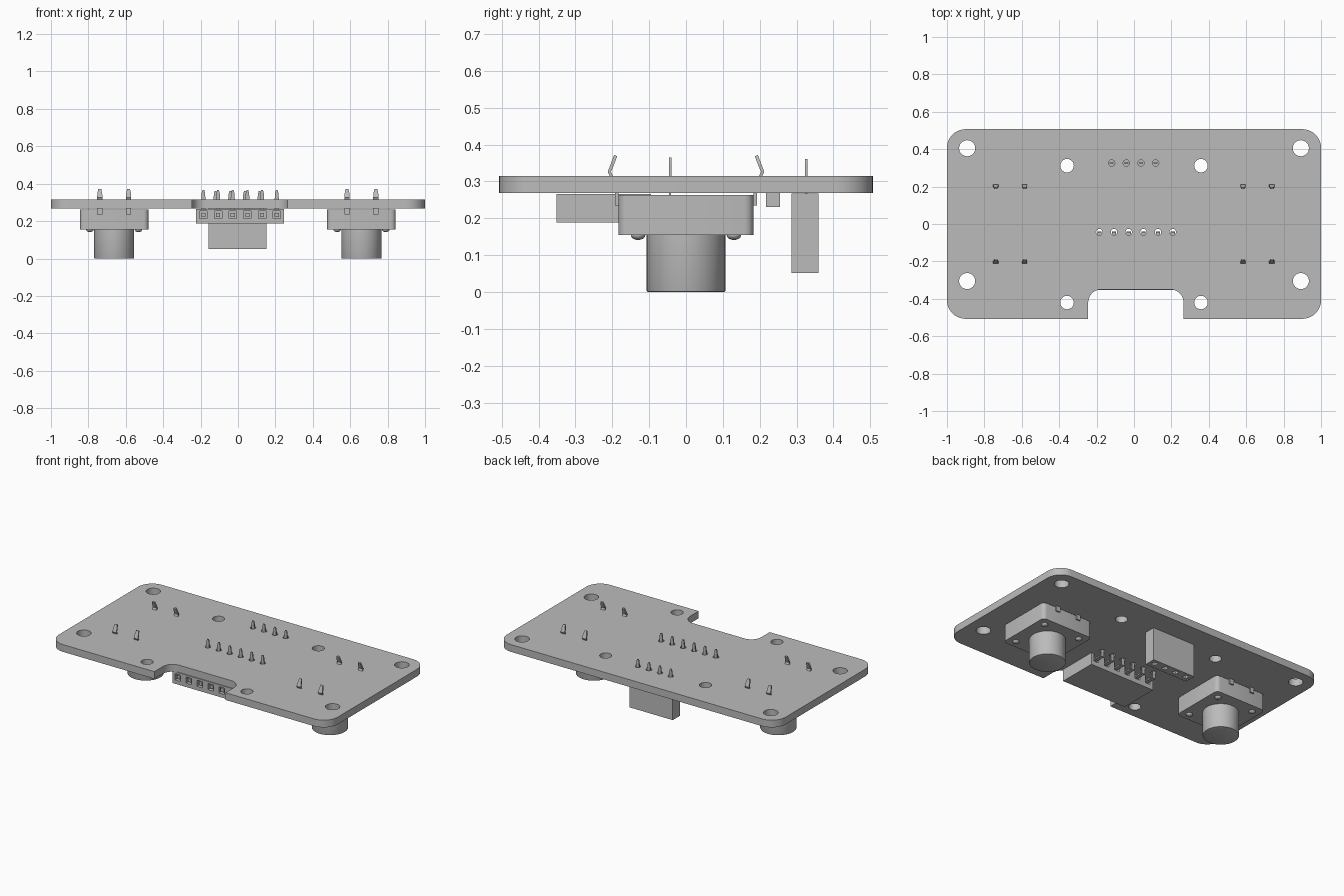
import bpy, bmesh, math
from mathutils import Matrix, Vector

if "Cube" in bpy.data.objects:
    bpy.data.objects.remove(bpy.data.objects["Cube"], do_unlink=True)

grey = bpy.data.materials.new("plain grey")
grey.use_nodes = True
colour = (0.5, 0.5, 0.5, 1)
grey.diffuse_color = colour
grey.node_tree.nodes["Principled BSDF"].inputs["Base Color"].default_value = colour


def activate(ob):
    bpy.ops.object.select_all(action='DESELECT')
    ob.select_set(True)
    bpy.context.view_layer.objects.active = ob


def finish(name, bm):
    bmesh.ops.recalc_face_normals(bm, faces=bm.faces)
    mesh = bpy.data.meshes.new(name)
    bm.to_mesh(mesh)
    bm.free()
    mesh.materials.append(grey)
    ob = bpy.data.objects.new(name, mesh)
    bpy.context.collection.objects.link(ob)
    return ob


def smooth(ob):
    activate(ob)
    bpy.ops.object.shade_smooth_by_angle(angle=math.radians(35))


def add_box(bm, lo, hi):
    lo, hi = Vector(lo), Vector(hi)
    mat = Matrix.Translation((lo + hi) / 2) @ Matrix.Diagonal((*(hi - lo), 1))
    return bmesh.ops.create_cube(bm, size=1, matrix=mat)["verts"]


def boxes(name, spans):
    bm = bmesh.new()
    for lo, hi in spans:
        add_box(bm, lo, hi)
    return finish(name, bm)


def cut(ob, cutter):
    mod = ob.modifiers.new("cut", 'BOOLEAN')
    mod.object, mod.solver = cutter, 'EXACT'
    activate(ob)
    bpy.ops.object.modifier_apply(modifier=mod.name)
    bpy.data.objects.remove(cutter, do_unlink=True)


def strip(name, x, path, thick=0.007):
    """Bent metal strip through (y, z, half width) stations."""
    bm = bmesh.new()
    rows = [[bm.verts.new((x + s * w, y, z)) for s in (-1, 1)] for y, z, w in path]
    for a, b in zip(rows, rows[1:]):
        bm.faces.new((a[0], a[1], b[1], b[0]))
    ob = finish(name, bm)
    mod = ob.modifiers.new("thickness", 'SOLIDIFY')
    mod.thickness, mod.offset = thick, 0
    return ob


def arc(cx, cy, r, start, end, n=10):
    return [(cx + r * math.cos(math.radians(start + (end - start) * i / n)),
             cy + r * math.sin(math.radians(start + (end - start) * i / n)))
            for i in range(n + 1)]


# Circuit board: rounded outline with a front notch, and drilled holes
socket_xs = [0.011 + 0.0785 * (i - 2.5) for i in range(6)]
header_xs = [-0.002 + 0.0785 * (i - 1.5) for i in range(4)]
SOCKET_Y, HEADER_Y = -0.043, 0.326
W, D, R = 1.0, 0.507, 0.1
outline = (arc(W - R, -D + R, R, -90, 0) + arc(W - R, D - R, R, 0, 90)
           + arc(-W + R, D - R, R, 90, 180) + arc(-W + R, -D + R, R, 180, 270)
           + [(-0.245, -D)] + arc(-0.175, -0.42, 0.07, 180, 90)
           + arc(0.195, -0.42, 0.07, 90, 0) + [(0.265, -D)])
holes = [(s * 0.892, y, 0.043) for s in (-1, 1) for y in (0.405, -0.305)]
holes += [(s * 0.358, y, 0.036) for s in (-1, 1) for y in (0.312, -0.42)]
holes += [(x, SOCKET_Y, 0.017) for x in socket_xs]
holes += [(x, HEADER_Y, 0.017) for x in header_xs]
loops = [outline] + [arc(x, y, r, 0, 360, 32)[:-1] for x, y, r in holes]

curve = bpy.data.curves.new("circuit_board", 'CURVE')
curve.dimensions, curve.fill_mode, curve.extrude = '2D', 'BOTH', 0.0235
for pts in loops:
    spline = curve.splines.new('POLY')
    spline.points.add(len(pts) - 1)
    for p, (x, y) in zip(spline.points, pts):
        p.co = (x, y, 0, 1)
    spline.use_cyclic_u = True
board = bpy.data.objects.new("circuit_board", curve)
bpy.context.collection.objects.link(board)
board.location.z = 0.2915
activate(board)
bpy.ops.object.convert(target='MESH')
board = bpy.context.object
bm = bmesh.new()
bm.from_mesh(board.data)
bmesh.ops.remove_doubles(bm, verts=bm.verts, dist=0.0001)
bmesh.ops.recalc_face_normals(bm, faces=bm.faces)
bm.to_mesh(board.data)
bm.free()
board.data.materials.clear()
board.data.materials.append(grey)
smooth(board)

# Push switches hanging below the board
for side, cx in (("right", -0.662), ("left", 0.66)):
    bm = bmesh.new()
    add_box(bm, (cx - 0.183, -0.183, 0.155), (cx + 0.183, 0.183, 0.263))
    upright = [e for e in bm.edges if abs(e.verts[0].co.z - e.verts[1].co.z) > 0.05]
    bmesh.ops.bevel(bm, geom=upright, offset=0.025, segments=4, profile=0.5, affect='EDGES')
    smooth(finish(side + "_switch_body", bm))

    bm = bmesh.new()
    bmesh.ops.create_cone(bm, cap_ends=True, segments=48, radius1=0.107, radius2=0.107,
                          depth=0.16, matrix=Matrix.Translation((cx, 0, 0.08)))
    rim = [e for e in bm.edges if all(v.co.z < 0.01 for v in e.verts)]
    bmesh.ops.bevel(bm, geom=rim, offset=0.004, segments=2, profile=0.5, affect='EDGES')
    smooth(finish(side + "_switch_button", bm))

    # Domed rivets at the four corners
    bm = bmesh.new()
    for sx in (-1, 1):
        for sy in (-1, 1):
            mat = Matrix.Translation((cx + sx * 0.13, sy * 0.13, 0.155))
            bmesh.ops.create_uvsphere(bm, u_segments=16, v_segments=8, radius=0.02,
                                      matrix=mat @ Matrix.Diagonal((1, 1, 0.7, 1)))
    smooth(finish(side + "_switch_rivets", bm))

    # Kinked legs passing up through the board
    for dx in (-0.077, 0.077):
        for s, end in ((-1, "front"), (1, "back")):
            strip(f"{side}_switch_{end}_leg", cx + dx,
                  [(s * 0.188, 0.235, 0.014), (s * 0.188, 0.285, 0.014),
                   (s * 0.208, 0.326, 0.014), (s * 0.2, 0.346, 0.013),
                   (s * 0.191, 0.37, 0.008)], 0.009)

# Front socket connector with square openings and rear slots
connector = boxes("front_connector", [((-0.225, -0.352, 0.188), (0.245, -0.095, 0.266))])
cut(connector, boxes("connector_cutter",
                     [((x - 0.02, -0.37, 0.213), (x + 0.02, -0.31, 0.253)) for x in socket_xs]
                     + [((x - 0.018, -0.13, 0.218), (x + 0.018, -0.08, 0.28)) for x in socket_xs]))
boxes("connector_contacts", [((x - 0.011, -0.345, 0.222), (x + 0.011, -0.3, 0.244))
                             for x in socket_xs])
for x in socket_xs:
    strip("connector_pin", x, [(-0.14, 0.232, 0.011), (SOCKET_Y, 0.232, 0.011),
                               (SOCKET_Y, 0.32, 0.011), (SOCKET_Y, 0.35, 0.009),
                               (SOCKET_Y, 0.365, 0.005)])

# Tall rear header with openings underneath
header = boxes("rear_header", [((-0.157, 0.286, 0.052), (0.152, 0.36, 0.267))])
cut(header, boxes("header_cutter", [((x - 0.014, HEADER_Y - 0.016, 0.03),
                                     (x + 0.014, HEADER_Y + 0.016, 0.1)) for x in header_xs]))
for x in header_xs:
    strip("header_pin", x, [(HEADER_Y, 0.255, 0.011), (HEADER_Y, 0.32, 0.011),
                            (HEADER_Y, 0.345, 0.009), (HEADER_Y, 0.361, 0.005)])

# Small surface component in front of the header
boxes("small_component", [((-0.1, 0.217, 0.23), (-0.02, 0.255, 0.268))])
